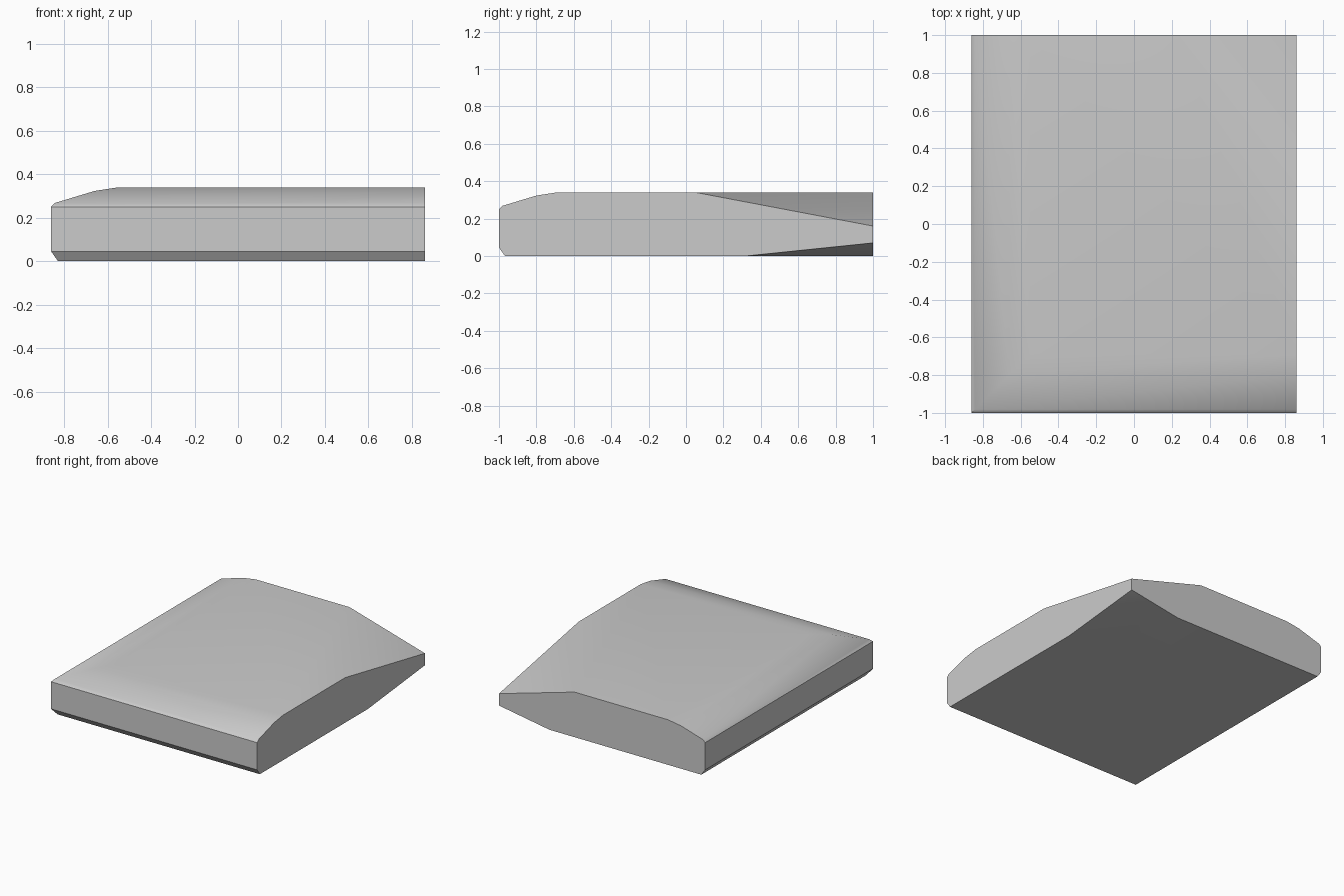
import bpy
import bmesh
import math
from mathutils import Vector

cube = bpy.data.objects.get("Cube")
if cube:
    bpy.data.objects.remove(cube, do_unlink=True)

HALF_X, HALF_Y = 0.86, 1.0

# One plain grey for the whole slab
grey = bpy.data.materials.new("plain grey")
grey.use_nodes = True
colour = (0.6, 0.6, 0.6, 1.0)
grey.diffuse_color = colour
grey.node_tree.nodes["Principled BSDF"].inputs["Base Color"].default_value = colour

# Edge profile, (inset, height), used along the front and right edges only
PROFILE = [(0.032, 0.0), (0.0, 0.045), (0.0, 0.25), (0.018, 0.268),
           (0.2, 0.323), (0.31, 0.34)]


def ring(bm, inset, z):
    """Outline that shrinks at the front and right, flush at the back and left."""
    x, y = -HALF_X + inset, -HALF_Y + inset
    corners = [(x, y), (HALF_X, y), (HALF_X, HALF_Y), (x, HALF_Y)]
    return [bm.verts.new((cx, cy, z)) for cx, cy in corners]


def slice_corner(bm, a, b, corner, up):
    """Cut along the plane through three points and close the hole."""
    a, b, corner = Vector(a), Vector(b), Vector(corner)
    normal = (b - a).cross(corner - a).normalized()
    if normal.z * up < 0:
        normal.negate()
    cut = bmesh.ops.bisect_plane(
        bm, geom=bm.verts[:] + bm.edges[:] + bm.faces[:], dist=1e-5,
        plane_co=a, plane_no=normal, clear_outer=True)
    edges = [e for e in cut["geom_cut"] if isinstance(e, bmesh.types.BMEdge)]
    bmesh.ops.holes_fill(bm, edges=edges, sides=0)


# Slab body: loft the outlines and cap both ends
bm = bmesh.new()
rings = [ring(bm, inset, z) for inset, z in PROFILE]
for low, high in zip(rings, rings[1:]):
    for i in range(4):
        j = (i + 1) % 4
        bm.faces.new((low[i], low[j], high[j], high[i]))
bm.faces.new(rings[0][::-1])
bm.faces.new(rings[-1])

# Thin the back left corner from above and from below
slice_corner(bm, (HALF_X, 0.05, 0.34), (0.23, HALF_Y, 0.34),
             (HALF_X, HALF_Y, 0.16), 1)
slice_corner(bm, (HALF_X, 0.32, 0.0), (0.44, HALF_Y, 0.0),
             (HALF_X, HALF_Y, 0.07), -1)

# Merge the flat strips of the two plain side walls
bmesh.ops.dissolve_limit(bm, angle_limit=math.radians(0.5),
                         verts=bm.verts[:], edges=bm.edges[:])
bmesh.ops.recalc_face_normals(bm, faces=bm.faces[:])

mesh = bpy.data.meshes.new("slab")
bm.to_mesh(mesh)
bm.free()
mesh.materials.append(grey)
slab = bpy.data.objects.new("slab", mesh)
bpy.context.collection.objects.link(slab)

# Soft shading over the top, crisp rims
bpy.context.view_layer.objects.active = slab
slab.select_set(True)
bpy.ops.object.shade_smooth_by_angle(angle=math.radians(32))
